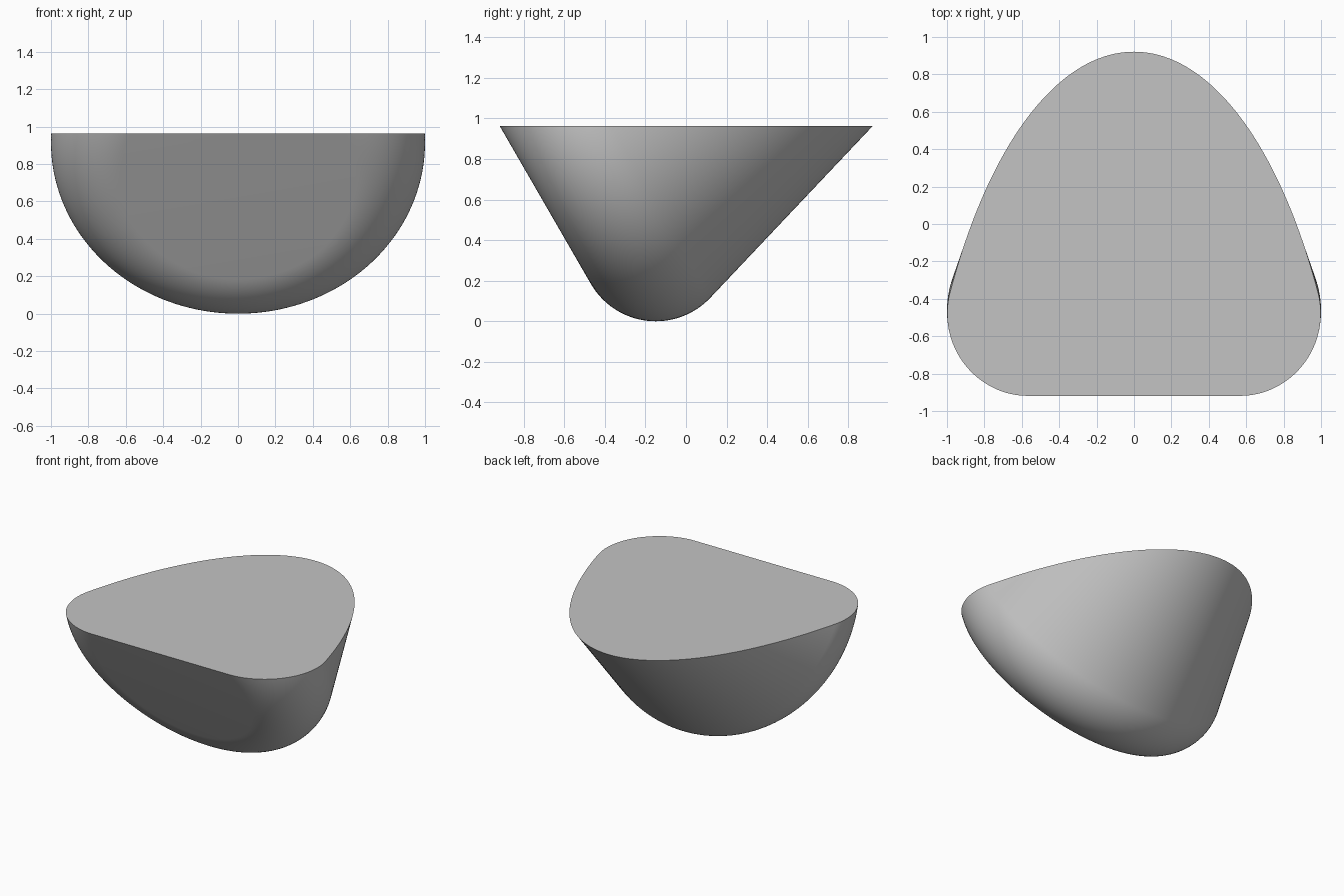
import bpy, bmesh
from math import sin, cos, tan, pi, radians
from mathutils import Matrix, Vector

cube = bpy.data.objects.get("Cube")
if cube:
    bpy.data.objects.remove(cube, do_unlink=True)

grey = bpy.data.materials.new("plain grey")
grey.use_nodes = True
colour = (0.55, 0.55, 0.55, 1)
grey.diffuse_color = colour
grey.node_tree.nodes["Principled BSDF"].inputs["Base Color"].default_value = colour

# Main dimensions: flat disc, rounded rim, tapering cone, level cut
DISC_R, ROUND_R, TAPER, LENGTH = 0.63, 0.37, radians(16.6), 1.7
TILT, TOP = radians(60), 0.963
RIM_Y = -0.149

# Half profile: radius along x, revolve axis along z
arc = 32
profile = []
for i in range(arc + 1):
    a = pi - (pi / 2 + TAPER) * i / arc
    profile.append((DISC_R + ROUND_R * sin(a), ROUND_R + ROUND_R * cos(a)))
# The arc runs on to where its tangent matches the taper
r, s = profile[-1]
profile.append((r - (LENGTH - s) * tan(TAPER), LENGTH))

# Revolve the profile and close both ends
bm = bmesh.new()
verts = [bm.verts.new((r, 0, s)) for r, s in profile]
edges = [bm.edges.new(pair) for pair in zip(verts, verts[1:])]
bmesh.ops.spin(bm, geom=verts + edges, cent=(0, 0, 0), axis=(0, 0, 1),
               angle=2 * pi, steps=160, use_merge=True)
bmesh.ops.remove_doubles(bm, verts=bm.verts[:], dist=0.00005)
bmesh.ops.holes_fill(bm, edges=[e for e in bm.edges if e.is_boundary], sides=0)

# Tilt the solid so the rounded rim rests on the ground
tilt = Matrix.Rotation(-TILT, 4, "X")
rim = tilt @ Vector((0, DISC_R, ROUND_R))
bm.transform(Matrix.Translation((0, RIM_Y - rim.y, ROUND_R - rim.z)) @ tilt)

# Slice off everything above the level top and cap it
bmesh.ops.bisect_plane(bm, geom=bm.verts[:] + bm.edges[:] + bm.faces[:],
                       plane_co=(0, 0, TOP), plane_no=(0, 0, 1),
                       clear_outer=True)
bmesh.ops.holes_fill(bm, edges=[e for e in bm.edges if e.is_boundary], sides=0)
bmesh.ops.recalc_face_normals(bm, faces=bm.faces[:])

mesh = bpy.data.meshes.new("rounded_cone_body")
bm.to_mesh(mesh)
bm.free()
mesh.materials.append(grey)
body = bpy.data.objects.new("rounded_cone_body", mesh)
bpy.context.collection.objects.link(body)

# Smooth sides with a crisp top edge
bpy.ops.object.select_all(action="DESELECT")
body.select_set(True)
bpy.context.view_layer.objects.active = body
bpy.ops.object.shade_smooth_by_angle(angle=radians(30))
